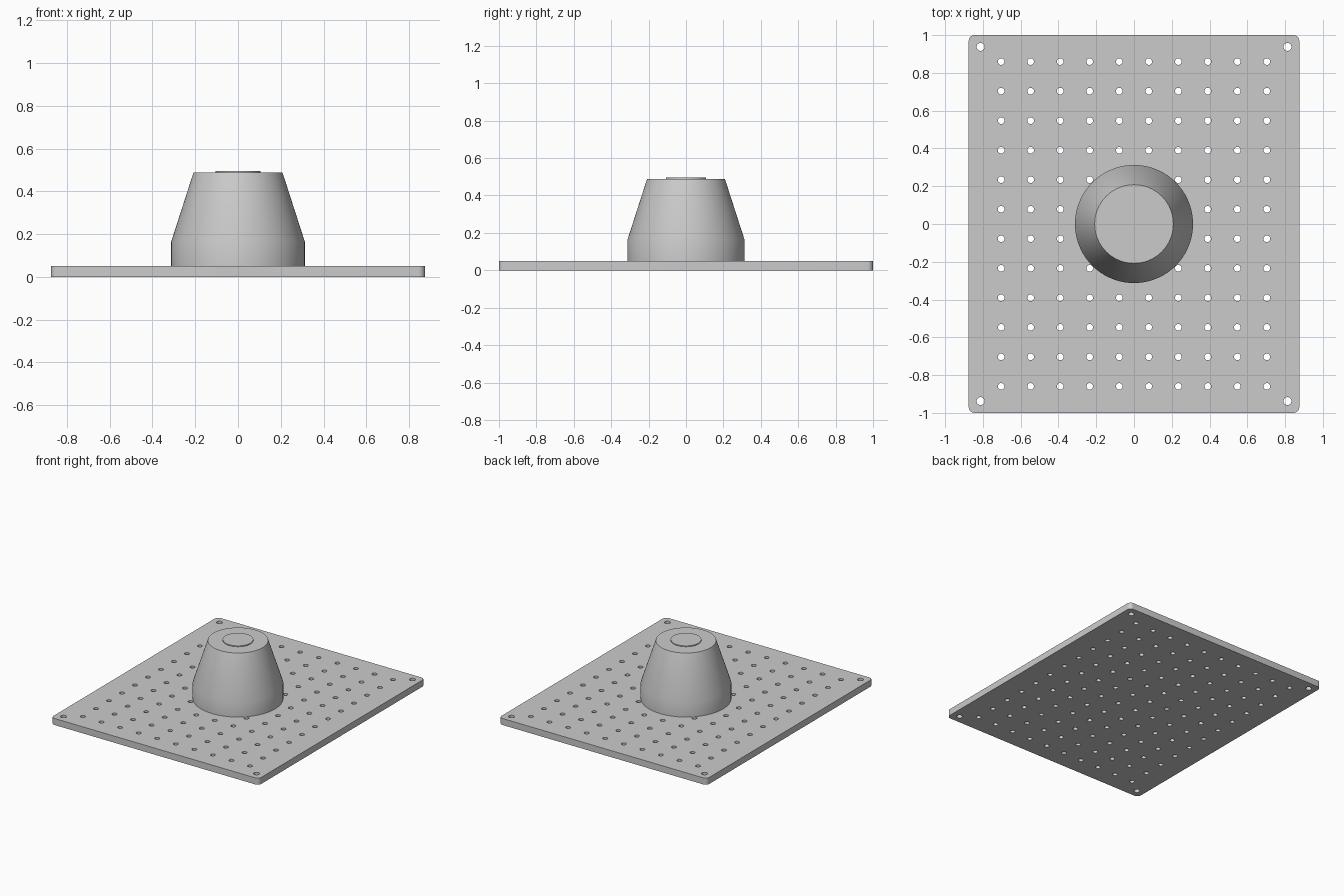
import bpy, bmesh, math
from mathutils import Matrix

if "Cube" in bpy.data.objects:
    bpy.data.objects.remove(bpy.data.objects["Cube"], do_unlink=True)

WIDTH, DEPTH, THICK = 1.75, 2.0, 0.05
PITCH, COLUMNS, ROWS = 0.1563, 10, 12

grey = bpy.data.materials.new("plain grey")
grey.use_nodes = True
grey.diffuse_color = (0.6, 0.6, 0.6, 1)
grey.node_tree.nodes["Principled BSDF"].inputs["Base Color"].default_value = (0.6, 0.6, 0.6, 1)


def add_object(name, bm):
    bmesh.ops.recalc_face_normals(bm, faces=bm.faces)
    mesh = bpy.data.meshes.new(name)
    bm.to_mesh(mesh)
    bm.free()
    mesh.materials.append(grey)
    obj = bpy.data.objects.new(name, mesh)
    bpy.context.collection.objects.link(obj)
    return obj


def smooth(obj):
    bpy.ops.object.select_all(action="DESELECT")
    obj.select_set(True)
    bpy.context.view_layer.objects.active = obj
    bpy.ops.object.shade_smooth_by_angle(angle=math.radians(30))


def turned(name, profile, sides=96):
    """Solid of revolution from (radius, height) points, capped at both ends."""
    bm = bmesh.new()
    rings = []
    for radius, z in profile:
        ring = []
        for i in range(sides):
            a = math.tau * i / sides
            ring.append(bm.verts.new((radius * math.cos(a), radius * math.sin(a), z)))
        rings.append(ring)
    for low, high in zip(rings, rings[1:]):
        for i in range(sides):
            j = (i + 1) % sides
            bm.faces.new((low[i], low[j], high[j], high[i]))
    bm.faces.new(rings[0])
    bm.faces.new(rings[-1])
    obj = add_object(name, bm)
    smooth(obj)
    return obj


# Base plate with rounded vertical corners
bm = bmesh.new()
bmesh.ops.create_cube(bm, size=1)
bmesh.ops.scale(bm, vec=(WIDTH, DEPTH, THICK), verts=bm.verts)
bmesh.ops.translate(bm, vec=(0, 0, THICK / 2), verts=bm.verts)
corners = [e for e in bm.edges if abs(e.verts[0].co.z - e.verts[1].co.z) > 0.01]
bmesh.ops.bevel(bm, geom=corners, offset=0.031, segments=8, profile=0.5, affect="EDGES")
plate = add_object("base_plate", bm)

# Cutter for the hole grid and the four mounting holes
holes = [((c - (COLUMNS - 1) / 2) * PITCH, (r - (ROWS - 1) / 2) * PITCH, 0.0175)
         for c in range(COLUMNS) for r in range(ROWS)]
holes += [(sx * 0.8125, sy * 0.9375, 0.021) for sx in (-1, 1) for sy in (-1, 1)]
bm = bmesh.new()
for x, y, radius in holes:
    bmesh.ops.create_cone(bm, cap_ends=True, segments=24, radius1=radius, radius2=radius,
                          depth=THICK * 3, matrix=Matrix.Translation((x, y, THICK / 2)))
cutter = add_object("hole_cutter", bm)
cutter.hide_render = True

# Cut the holes, then discard the cutter
cut = plate.modifiers.new("holes", "BOOLEAN")
cut.operation = "DIFFERENCE"
cut.solver = "EXACT"
cut.object = cutter
bpy.context.view_layer.objects.active = plate
bpy.ops.object.modifier_apply(modifier=cut.name)
bpy.data.objects.remove(cutter, do_unlink=True)
smooth(plate)

# Tapered body and the thin raised disc on its top
turned("tapered_body", [(0.3125, THICK), (0.3125, 0.165), (0.208, 0.489)])
turned("top_disc", [(0.106, 0.489), (0.106, 0.496)])
